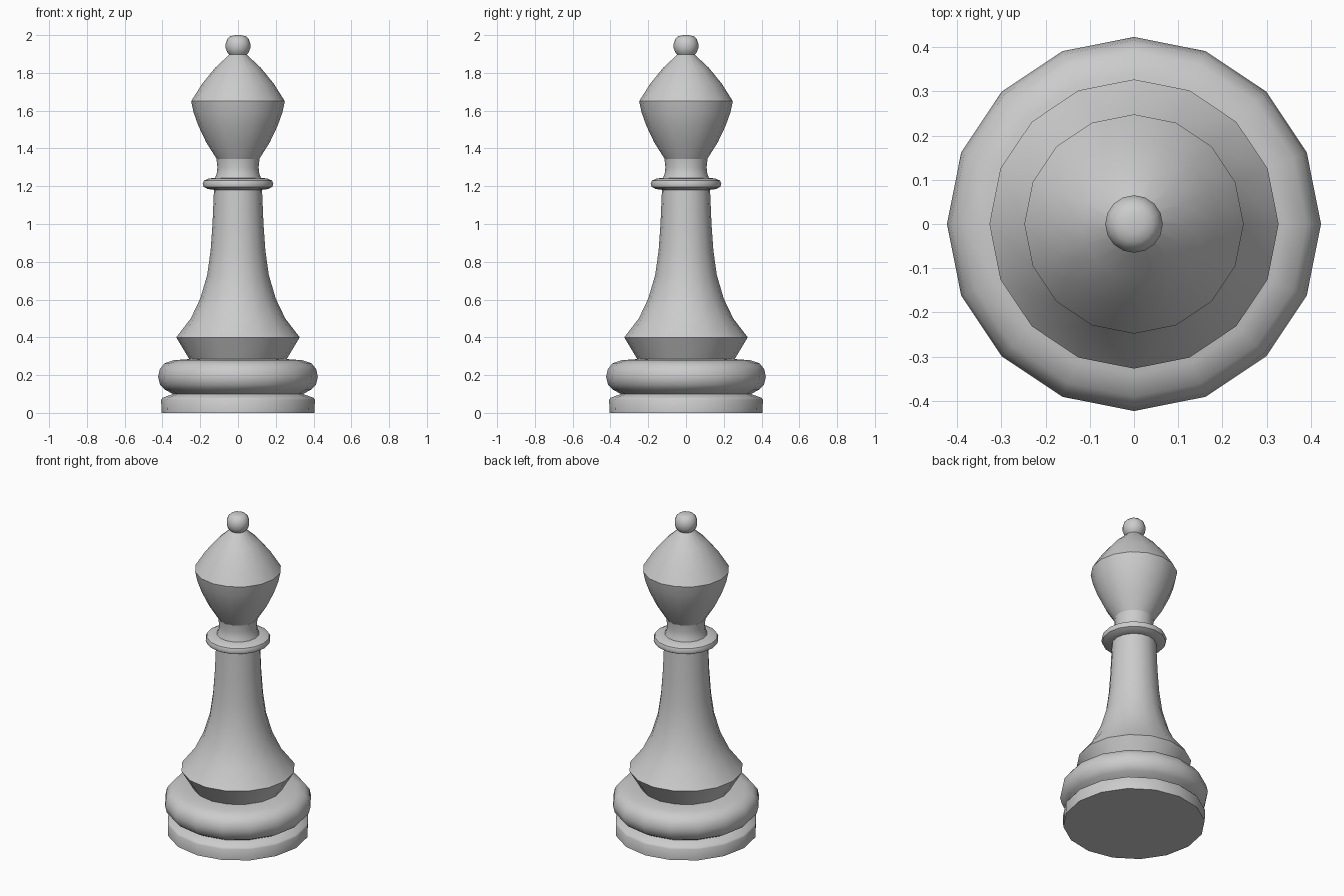
import bpy, bmesh, math

if "Cube" in bpy.data.objects:
    bpy.data.objects.remove(bpy.data.objects["Cube"])

SIDES = 16


def lathe(name, profile, sides=SIDES):
    """Spin (radius, z) points, listed bottom to top, around the z axis."""
    bm = bmesh.new()
    rings = []
    for r, z in profile:
        if r == 0:
            rings.append([bm.verts.new((0, 0, z))] * sides)
        else:
            rings.append([bm.verts.new((r * math.cos(2 * math.pi * i / sides),
                                        r * math.sin(2 * math.pi * i / sides), z))
                          for i in range(sides)])
    for low, high in zip(rings, rings[1:]):
        for i in range(sides):
            j = (i + 1) % sides
            bm.faces.new(list(dict.fromkeys((low[i], low[j], high[j], high[i]))))
    # Close open ends
    if profile[0][0]:
        bm.faces.new(rings[0][::-1])
    if profile[-1][0]:
        bm.faces.new(rings[-1])
    bmesh.ops.recalc_face_normals(bm, faces=bm.faces)
    mesh = bpy.data.meshes.new(name)
    bm.to_mesh(mesh)
    bm.free()
    obj = bpy.data.objects.new(name, mesh)
    bpy.context.collection.objects.link(obj)
    bpy.ops.object.select_all(action='DESELECT')
    obj.select_set(True)
    bpy.context.view_layer.objects.active = obj
    bpy.ops.object.shade_smooth_by_angle(angle=math.radians(40))
    return obj


# Foot disc, groove and rounded base ring, up to the body
lathe("base", [(0.405, 0), (0.407, 0.07), (0.40, 0.08), (0.345, 0.10),
               (0.39, 0.125), (0.413, 0.15), (0.423, 0.19), (0.415, 0.23),
               (0.39, 0.262), (0.34, 0.279), (0.255, 0.285)])

# Flared skirt and tapering stem
lathe("stem", [(0.255, 0.28), (0.327, 0.40), (0.25, 0.50), (0.20, 0.605),
               (0.163, 0.73), (0.145, 0.86), (0.135, 1.0), (0.127, 1.19)])

# Rounded collar
lathe("collar", [(0.12, 1.18), (0.16, 1.185), (0.182, 1.197), (0.187, 1.213),
                 (0.18, 1.23), (0.155, 1.241), (0.115, 1.245)])

# Short neck
lathe("neck", [(0.125, 1.235), (0.113, 1.265), (0.109, 1.30), (0.114, 1.345)])

# Bulb-shaped head with pointed cap
lathe("head", [(0.11, 1.34), (0.167, 1.43), (0.21, 1.52), (0.235, 1.59),
               (0.248, 1.65), (0.19, 1.742), (0.12, 1.828), (0.04, 1.902)])

# Ball finial
ball = [(0.04, 1.89), (0.056, 1.907), (0.065, 1.93), (0.065, 1.955),
        (0.057, 1.979), (0.042, 1.993), (0.022, 1.999), (0, 2.0)]
lathe("finial", ball)
